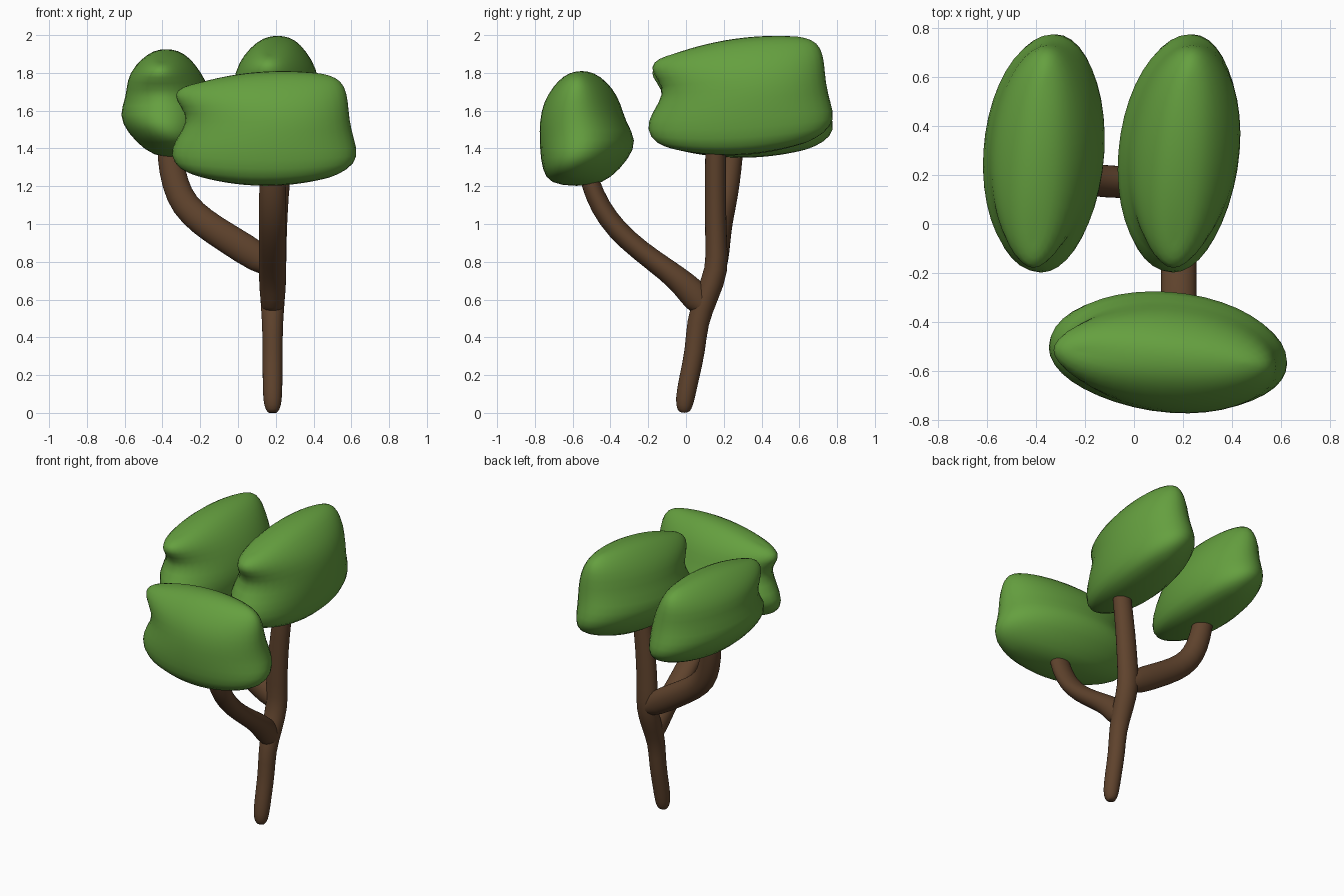
import bpy, bmesh, math
from mathutils import Vector

if "Cube" in bpy.data.objects:
    bpy.data.objects.remove(bpy.data.objects["Cube"])

N = 20  # sides of every lofted ring


def material(name, rgb):
    m = bpy.data.materials.new(name)
    m.diffuse_color = (*rgb, 1)
    m.use_nodes = True
    m.node_tree.nodes["Principled BSDF"].inputs["Base Color"].default_value = m.diffuse_color
    return m


bark = material("bark", (0.115, 0.056, 0.026))
leaf = material("leaf", (0.13, 0.35, 0.05))


def loft(name, rings, mat):
    """Skin a list of rings, close both ends with quad strips, smooth."""
    bm = bmesh.new()
    vs = [[bm.verts.new(p) for p in r] for r in rings]
    for a, b in zip(vs, vs[1:]):
        for i in range(N):
            j = (i + 1) % N
            bm.faces.new((a[i], a[j], b[j], b[i]))
    for r in (vs[0], vs[-1]):
        for i in range(N // 2):
            quad = [r[i], r[i + 1], r[N - i - 1], r[(N - i) % N]]
            bm.faces.new(list(dict.fromkeys(quad)))
    bmesh.ops.recalc_face_normals(bm, faces=bm.faces)
    for f in bm.faces:
        f.smooth = True
    me = bpy.data.meshes.new(name)
    bm.to_mesh(me)
    bm.free()
    me.materials.append(mat)
    ob = bpy.data.objects.new(name, me)
    bpy.context.collection.objects.link(ob)
    sub = ob.modifiers.new("smooth", 'SUBSURF')
    sub.levels = sub.render_levels = 1
    return ob


ANG = [2 * math.pi * i / N for i in range(N)]


def limb(name, pts, side):
    """Tube along pts (x, y, z, radius along side, radius across)."""
    side = Vector(side)
    c = [Vector(p[:3]) for p in pts]
    rings = []
    for i, p in enumerate(pts):
        t = (c[min(i + 1, len(c) - 1)] - c[max(i - 1, 0)]).normalized()
        across = t.cross(side).normalized()
        rings.append([c[i] + side * (p[3] * math.cos(a)) + across * (p[4] * math.sin(a))
                      for a in ANG])
    loft(name, rings, bark)


# trunk, with rounded foot
limb("trunk", [
    (.183, -.01, 0, .02, .02), (.183, -.01, .015, .037, .037), (.183, -.008, .06, .051, .051),
    (.183, .015, .18, .053, .053), (.183, .05, .33, .054, .054), (.183, .058, .48, .055, .058),
    (.183, .11, .62, .068, .064), (.185, .168, .76, .072, .062), (.185, .158, .9, .072, .058),
    (.2, .156, 1.15, .067, .056), (.227, .156, 1.35, .063, .056), (.24, .16, 1.5, .06, .055),
], (1, 0, 0))

# branch to the front crown
limb("front_branch", [
    (.183, .1, .54, .055, .05), (.183, .068, .6, .066, .085), (.183, -.01, .682, .072, .071),
    (.183, -.1, .755, .073, .061), (.183, -.24, .855, .073, .056), (.183, -.37, .97, .073, .056),
    (.183, -.455, 1.09, .073, .055), (.183, -.51, 1.22, .071, .05), (.183, -.54, 1.36, .065, .048),
], (1, 0, 0))

# branch to the left crown
limb("left_branch", [
    (.2, .165, .76, .045, .05), (.12, .165, .815, .062, .085), (-.05, .17, .92, .067, .08),
    (-.19, .18, 1.01, .067, .078), (-.285, .2, 1.1, .067, .076), (-.335, .22, 1.21, .066, .072),
    (-.362, .24, 1.36, .062, .068), (-.37, .25, 1.48, .06, .06),
], (0, 1, 0))

# crown levels: z at left, middle, right; long extent; cross extent
LEVELS = [
    (.04, -.013, .035, -.35, .35, -.15, .03),
    (.075, .025, .075, -.46, .45, -.228, .12),
    (.155, .13, .145, -.51, .508, -.25, .218),
    (.235, .23, .235, -.48, .482, -.257, .265),
    (.335, .33, .335, -.405, .455, -.255, .2),
    (.41, .43, .44, -.45, .45, -.236, .17),
    (.473, .51, .52, -.492, .432, -.187, .125),
    (.515, .572, .565, -.44, .385, -.125, .06),
    (.53, .595, .583, -.365, .31, -.06, .005),
]


def crown(name, center, turned, zscale, slope, skew, bulge, lean=0.0):
    """Stack of bowed ellipses; bulge fills the upper hollow side, lean narrows the other."""
    cx, cy, cz = center
    rings = []
    for k, (zl, zm, zr, u0, u1, v0, v1) in enumerate(LEVELS):
        upper = min(max((k - 3) / 2, 0), 1)
        v0 += lean * upper
        v1 += bulge * upper
        ring = []
        for a in ANG:
            s = math.cos(a)
            u = (u0 + u1) / 2 + (u1 - u0) / 2 * s
            v = (v0 + v1) / 2 + (v1 - v0) / 2 * math.sin(a) - skew * u
            z = zm + (zr - zl) / 2 * s + ((zl + zr) / 2 - zm) * s * s
            z = cz + z * zscale + slope * u
            ring.append((cx - v, cy + u, z) if turned else (cx + u, cy + v, z))
        rings.append(ring)
    loft(name, rings, leaf)


# three leaf crowns
crown("front_crown", (.14, -.52, 1.212), False, 1.0, 0, .07, .005)
crown("right_crown", (.18, .29, 1.375), True, 1.025, .06, .08, .025)
crown("left_crown", (-.37, .29, 1.36), True, .945, .005, .06, .05, .04)
